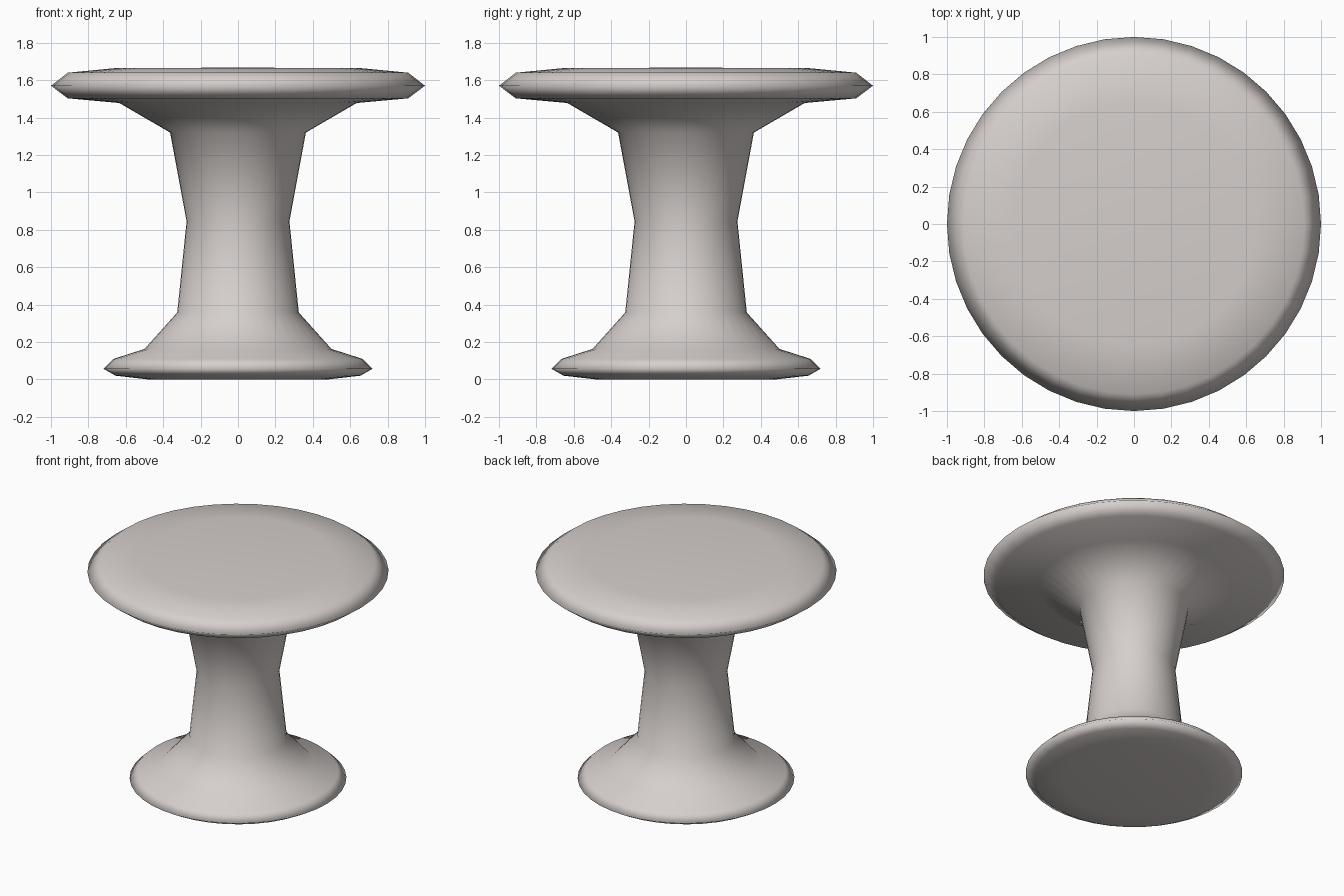
import bpy, bmesh, math

if "Cube" in bpy.data.objects:
    bpy.data.objects.remove(bpy.data.objects["Cube"])

SEGMENTS = 40

# Warm pale grey used for the whole pedestal
mat = bpy.data.materials.new("warm pale grey")
mat.diffuse_color = (0.67, 0.625, 0.605, 1.0)
mat.use_nodes = True
mat.node_tree.nodes["Principled BSDF"].inputs["Base Color"].default_value = mat.diffuse_color

# Lathe profile (radius, height) from the underside of the foot to the top
profile = [
    (0.48, 0.0), (0.655, 0.02), (0.72, 0.057), (0.665, 0.11), (0.50, 0.163),
    (0.325, 0.358), (0.275, 0.845), (0.363, 1.32), (0.635, 1.478),
    (0.91, 1.503), (1.0, 1.57), (0.91, 1.64), (0.65, 1.665),
]


def lathe(name, points, z_bottom, z_top):
    """Spin a profile around z and close both ends with fans."""
    bm = bmesh.new()
    rings = []
    for r, z in points:
        rings.append([bm.verts.new((r * math.cos(2 * math.pi * i / SEGMENTS),
                                    r * math.sin(2 * math.pi * i / SEGMENTS), z))
                      for i in range(SEGMENTS)])
    low = bm.verts.new((0, 0, z_bottom))
    high = bm.verts.new((0, 0, z_top))
    for i in range(SEGMENTS):
        j = (i + 1) % SEGMENTS
        for a, b in zip(rings, rings[1:]):
            bm.faces.new((a[i], a[j], b[j], b[i]))
        bm.faces.new((low, rings[0][j], rings[0][i]))
        bm.faces.new((high, rings[-1][i], rings[-1][j]))
    for f in bm.faces:
        f.smooth = True
    mesh = bpy.data.meshes.new(name)
    bm.to_mesh(mesh)
    bm.free()
    mesh.materials.append(mat)
    obj = bpy.data.objects.new(name, mesh)
    bpy.context.collection.objects.link(obj)
    return obj


# One-piece round pedestal table: foot, waisted stem and top
lathe("pedestal_table", profile, 0.0, 1.667)
